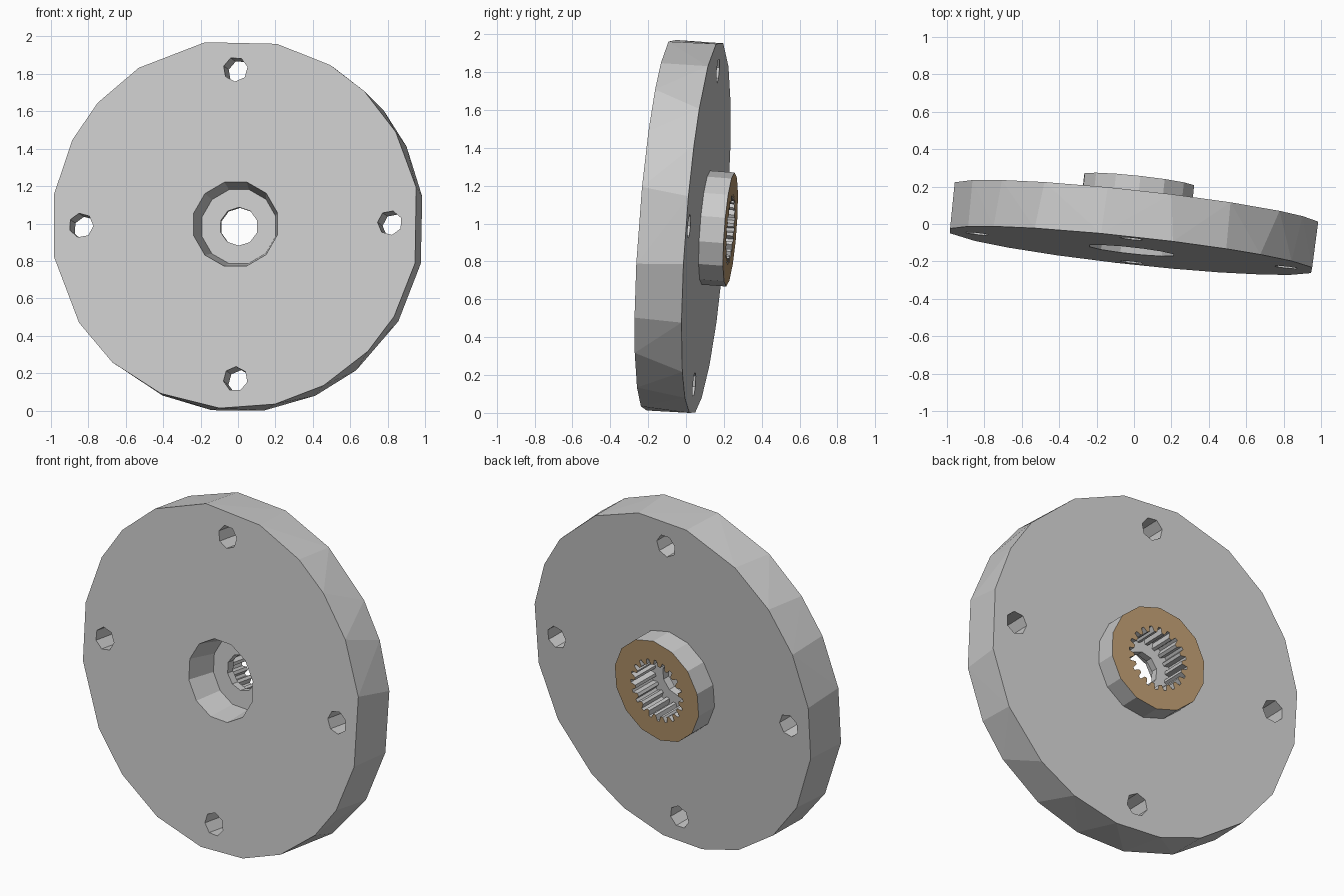
import bpy, bmesh
from math import sin, cos, radians, pi
from mathutils import Vector, Matrix

if "Cube" in bpy.data.objects:
    bpy.data.objects.remove(bpy.data.objects["Cube"])


def ring(radius, sides, phase=0.0, cx=0.0, cy=0.0):
    return [(cx + radius * cos(phase + 2 * pi * i / sides),
             cy + radius * sin(phase + 2 * pi * i / sides)) for i in range(sides)]


def loft(name, low, high, z0, z1):
    """Closed solid between two outlines with equal point counts."""
    bm = bmesh.new()
    a = [bm.verts.new((x, y, z0)) for x, y in low]
    b = [bm.verts.new((x, y, z1)) for x, y in high]
    n = len(a)
    bm.faces.new(a[::-1])
    bm.faces.new(b)
    sides = [bm.faces.new((a[i], a[(i + 1) % n], b[(i + 1) % n], b[i])) for i in range(n)]
    bmesh.ops.triangulate(bm, faces=sides)
    bmesh.ops.recalc_face_normals(bm, faces=bm.faces[:])
    mesh = bpy.data.meshes.new(name)
    bm.to_mesh(mesh)
    bm.free()
    obj = bpy.data.objects.new(name, mesh)
    bpy.context.collection.objects.link(obj)
    return obj


def combine(target, tool, operation):
    mod = target.modifiers.new(tool.name, 'BOOLEAN')
    mod.operation = operation
    mod.solver = 'EXACT'
    mod.object = tool
    bpy.context.view_layer.objects.active = target
    bpy.ops.object.modifier_apply(modifier=mod.name)
    bpy.data.objects.remove(tool)


# Local +z is the front of the disc
HALF, HUB_END, R = 0.125, -0.255, 0.99
front_angles = [-77.6, -61.4, -44, -30.5, -12.7, 11, 29.5, 45.6, 59, 77,
                99.5, 121.7, 138.5, 152.5, 170.2, 189.8, 211.8, 228, 246, 265]
back_angles = [-82.7, -66, -51, -31, -11.7, 9.2, 25.6, 39, 59.3, 79,
               99, 120, 137, 153, 171, 189, 210, 227, 245, 261]


def outline(angles):
    return [(R * cos(radians(a)), R * sin(radians(a))) for a in angles]


# Faceted disc with the hub on its back
flange = loft("flange_disc", outline(back_angles), outline(front_angles), -HALF, HALF)
hub = ring(0.302, 14, 0.2)
combine(flange, loft("hub", hub, hub, HUB_END, 0.0), 'UNION')

# Four bolt holes
for k in range(4):
    a = k * pi / 2
    hole = ring(0.066, 7, a + 0.4, 0.83 * cos(a), 0.83 * sin(a))
    combine(flange, loft("bolt_hole", hole, hole, -0.3, 0.3), 'DIFFERENCE')

# Slightly tapered front recess, then the shaft bore
combine(flange, loft("recess", ring(0.205, 12, 0.26), ring(0.237, 12, 0.26), -0.045, 0.15), 'DIFFERENCE')
bore = ring(0.103, 10, 0.3)
combine(flange, loft("bore", bore, bore, -0.3, 0.05), 'DIFFERENCE')

# Splined socket entering from the hub side
TEETH = 20
spline = []
for i in range(TEETH):
    for offset, r in ((-0.32, 0.155), (-0.14, 0.186), (0.14, 0.186), (0.32, 0.155)):
        a = 2 * pi * (i + offset) / TEETH
        spline.append((r * cos(a), r * sin(a)))
combine(flange, loft("spline", spline, spline, -0.4, -0.09), 'DIFFERENCE')

# Brown end face of the hub
grey = bpy.data.materials.new("grey_metal")
brown = bpy.data.materials.new("brown_face")
brown.diffuse_color = (0.49, 0.32, 0.16, 1)
brown.use_nodes = True
brown.node_tree.nodes["Principled BSDF"].inputs["Base Color"].default_value = brown.diffuse_color
flange.data.materials.clear()
flange.data.materials.append(grey)
flange.data.materials.append(brown)
for poly in flange.data.polygons:
    poly.use_smooth = False
    poly.material_index = int(abs(poly.center.z - HUB_END) < 1e-3 and abs(poly.normal.z) > 0.9)

# Tilt the whole part and stand it on the ground
zc = -Vector((0.109, 1.0, -0.076)).normalized()
xc = Vector((1, 0, 0))
xc = (xc - zc * xc.dot(zc)).normalized()
yc = zc.cross(xc)
flange.data.transform(Matrix((xc, yc, zc)).transposed().to_4x4())
low = min(v.co.z for v in flange.data.vertices)
flange.data.transform(Matrix.Translation((0, -0.018, -low)))
flange.data.update()
